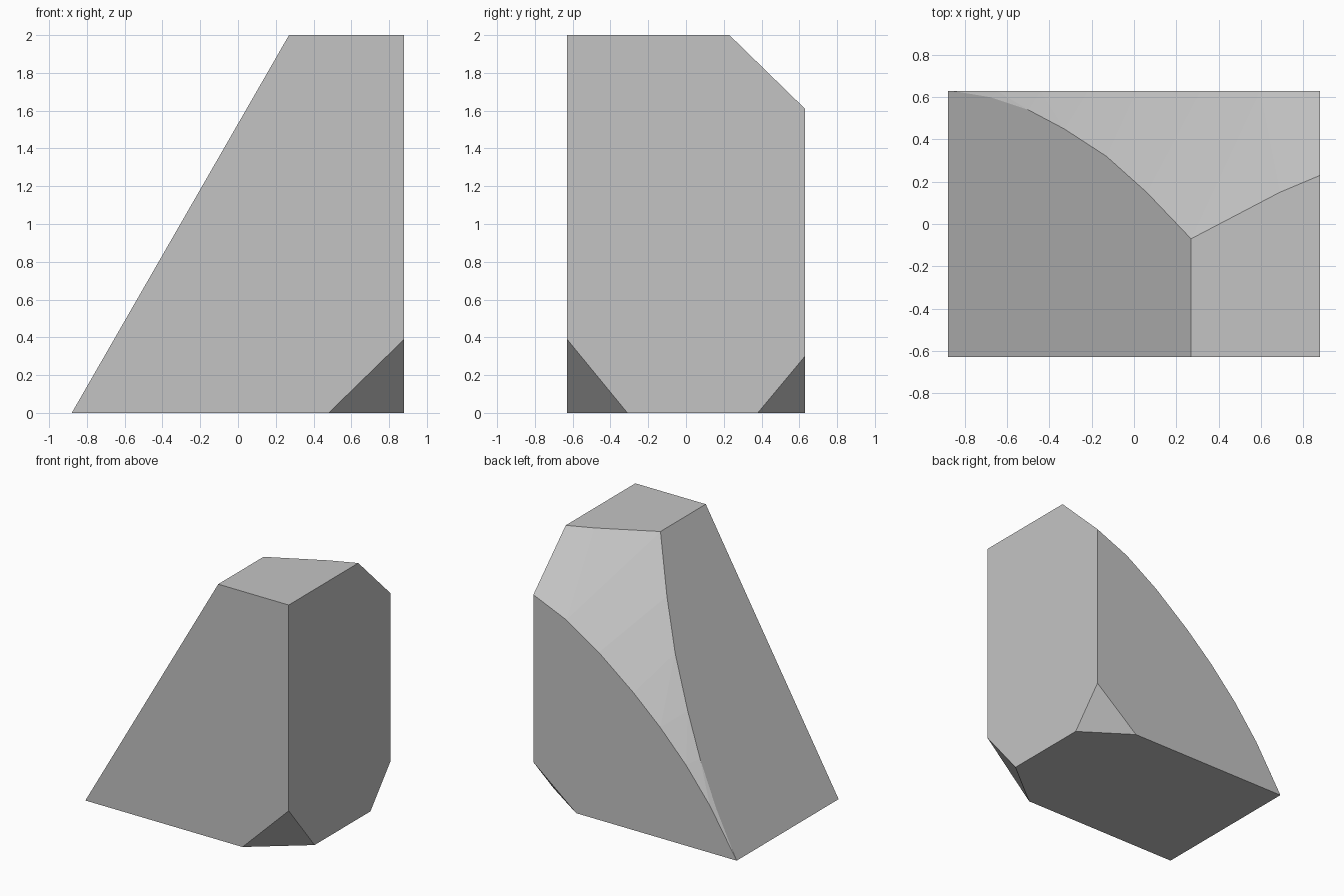
import bpy
import bmesh
import math

default = bpy.data.objects.get("Cube")
if default:
    bpy.data.objects.remove(default, do_unlink=True)

X, Y, Z = 0.88, 0.63, 2.0      # half width, half depth, height
RIDGE = 0.27                   # where the sloping side meets the top


def slope_z(x):
    """Height of the sloping side, capped by the flat top."""
    return min(Z, Z * (x + X) / (RIDGE + X))


# Upper edge of the curved cut, across the top and down the slope (x, y)
upper_edge = [(X, 0.23), (0.69, 0.15), (RIDGE, -0.07), (0.06, 0.15), (-0.13, 0.32),
              (-0.33, 0.45), (-0.5, 0.54), (-0.68, 0.6), (-0.85, 0.628)]
# Lower edge of the curved cut, on the back face (x, z)
lower_edge = [(X, 1.61), (0.596, 1.49), (0.313, 1.31), (0.013, 1.075),
              (-0.219, 0.865), (-0.442, 0.63), (-0.648, 0.368), (-X, 0)]


def cut_corner(side, run_x, run_y, rise):
    """Three points of a snipped bottom corner on the +x side."""
    return [(X - run_x, side * Y, 0), (X, side * (Y - run_y), 0), (X, side * Y, rise)]


points = [(-X, -Y, 0), (RIDGE, -Y, Z), (X, -Y, Z)]
points += cut_corner(-1, 0.4, 0.32, 0.39)
points += cut_corner(1, 0.37, 0.25, 0.3)
points += [(x, y, slope_z(x)) for x, y in upper_edge]
points += [(x, Y, z) for x, z in lower_edge]

# The block is convex, so its outline points define it completely
bm = bmesh.new()
for p in points:
    bm.verts.new(p)
bmesh.ops.convex_hull(bm, input=bm.verts[:])
bmesh.ops.dissolve_limit(bm, angle_limit=math.radians(0.5),
                         verts=bm.verts[:], edges=bm.edges[:])
bmesh.ops.recalc_face_normals(bm, faces=bm.faces[:])
mesh = bpy.data.meshes.new("wedge_block")
bm.to_mesh(mesh)
bm.free()

# Plain grey surface
grey = bpy.data.materials.new("plain_grey")
grey.use_nodes = True
color = (0.55, 0.55, 0.55, 1)
grey.diffuse_color = color
grey.node_tree.nodes["Principled BSDF"].inputs["Base Color"].default_value = color
mesh.materials.append(grey)

block = bpy.data.objects.new("wedge_block", mesh)
bpy.context.collection.objects.link(block)
